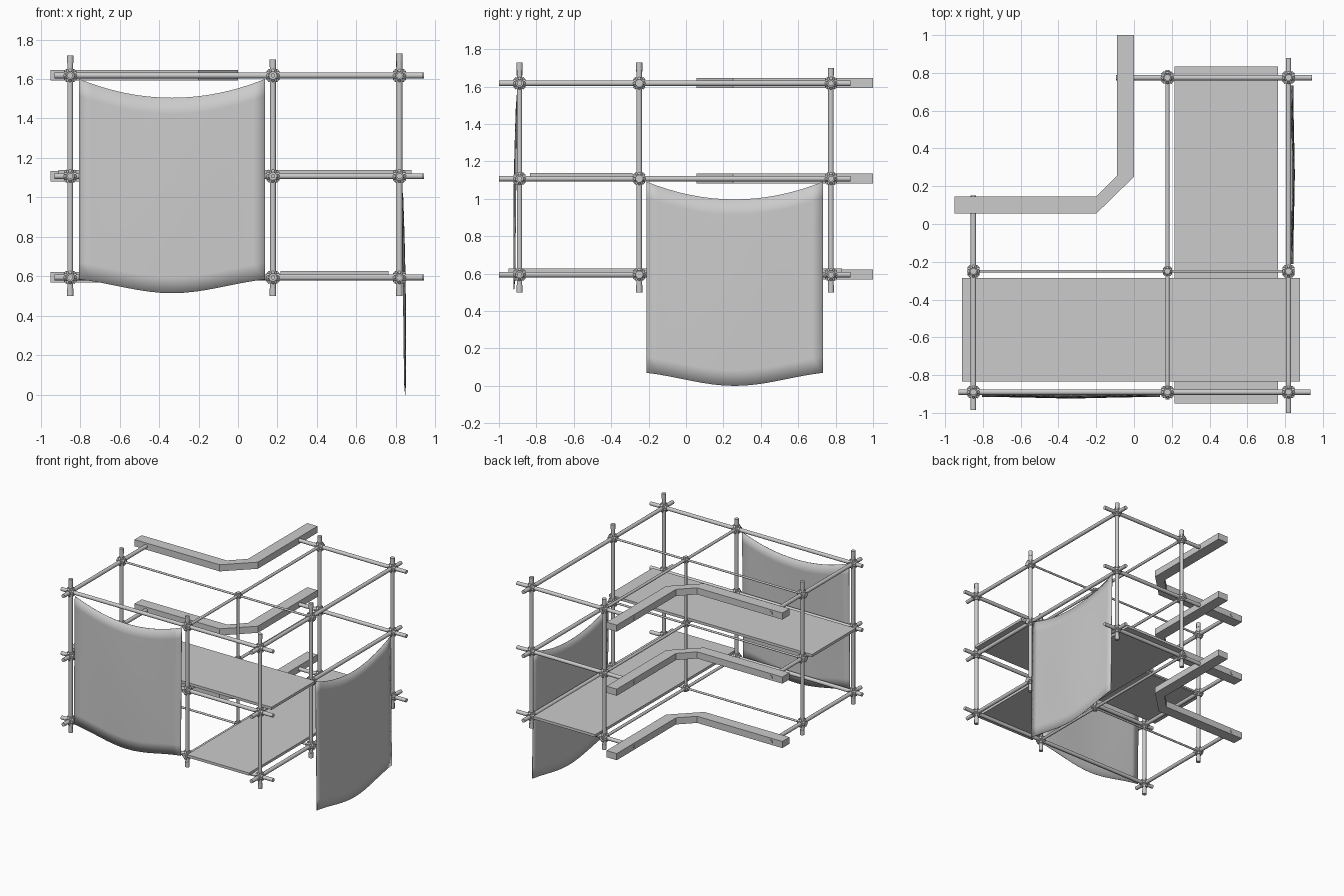
import bpy, math
from mathutils import Vector

cube = bpy.data.objects.get("Cube")
if cube:
    bpy.data.objects.remove(cube, do_unlink=True)

grey = bpy.data.materials.new("plain grey")
grey.use_nodes = True
colour = (0.6, 0.6, 0.6, 1)
grey.diffuse_color = colour
grey.node_tree.nodes["Principled BSDF"].inputs["Base Color"].default_value = colour

LEVELS = (0.595, 1.108, 1.618)
LEFT, MID, RIGHT = -0.85, 0.177, 0.818
FRONT, CENTRE, BACK = -0.89, -0.25, 0.775


def mesh_object(name, verts, faces):
    mesh = bpy.data.meshes.new(name)
    mesh.from_pydata(verts, [], faces)
    mesh.materials.append(grey)
    obj = bpy.data.objects.new(name, mesh)
    bpy.context.collection.objects.link(obj)
    return obj


def smooth(obj, angle=40):
    bpy.ops.object.select_all(action='DESELECT')
    obj.select_set(True)
    bpy.context.view_layer.objects.active = obj
    bpy.ops.object.shade_smooth_by_angle(angle=math.radians(angle))


def rods(name, parts, sides=12):
    """One object made of capped cylinders (start, end, radius)."""
    verts, faces = [], []
    for a, b, r in parts:
        a, b = Vector(a), Vector(b)
        axis = (b - a).normalized()
        u = axis.orthogonal().normalized()
        v = axis.cross(u)
        base = len(verts)
        for p in (a, b):
            for i in range(sides):
                t = math.tau * i / sides
                verts.append(p + r * (u * math.cos(t) + v * math.sin(t)))
        for i in range(sides):
            j = (i + 1) % sides
            faces.append((base + i, base + j, base + sides + j, base + sides + i))
        faces.append([base + i for i in reversed(range(sides))])
        faces.append([base + sides + i for i in range(sides)])
    smooth(mesh_object(name, verts, faces))


def prism(name, outline, z0, z1):
    n = len(outline)
    verts = [(x, y, z) for z in (z0, z1) for x, y in outline]
    faces = [(i, (i + 1) % n, n + (i + 1) % n, n + i) for i in range(n)]
    faces += [list(reversed(range(n))), list(range(n, 2 * n))]
    return mesh_object(name, verts, faces)


def board(name, x0, x1, y0, y1, z0, z1):
    prism(name, [(x0, y0), (x1, y0), (x1, y1), (x0, y1)], z0, z1)


def clamp(name, centre, s=1.0):
    """Collars on three axes, with slanted bolts."""
    c = Vector(centre)
    parts = []
    for axis in ((1, 0, 0), (0, 1, 0), (0, 0, 1)):
        d = Vector(axis) * 0.032 * s
        parts.append((c - d, c + d, 0.021 * s))
    for slant in ((1, 1, 0), (1, -1, 0), (1, 0, 1), (1, 0, -1), (0, 1, 1), (0, 1, -1)):
        d = Vector(slant).normalized() * 0.038 * s
        parts.append((c - d, c + d, 0.009 * s))
    rods(name, parts)


# Upright poles
POLES = {
    "front_right": (LEFT, FRONT, 1.72), "side_right": (LEFT, CENTRE, 1.72),
    "front_middle": (MID, FRONT, 1.70), "back_middle": (MID, BACK, 1.70),
    "front_left": (RIGHT, FRONT, 1.73), "side_left": (RIGHT, CENTRE, 1.73),
    "back_left": (RIGHT, BACK, 1.70),
}
for name, (x, y, top) in POLES.items():
    rods(name + "_pole", [((x, y, 0.5), (x, y, top), 0.015),
                          ((x, y, 0.5), (x, y, 0.54), 0.017),
                          ((x, y, top - 0.04), (x, y, top), 0.017)])
rods("inner_pole", [((MID, CENTRE, 0.57), (MID, CENTRE, 1.63), 0.011)])

# Kerb outline shared by the three bent beams
KERB = [(-0.95, 0.055), (-0.2, 0.055), (0, 0.25), (0, 1),
        (-0.09, 1), (-0.09, 0.255), (-0.2, 0.145), (-0.95, 0.145)]

# Horizontal frame, clamps and bent beam on every level
for n, z in enumerate(LEVELS):
    tag = ("lower", "middle", "upper")[n]
    rods(tag + "_front_rail", [((-0.93, FRONT, z), (0.935, FRONT, z), 0.015)])
    rods(tag + "_back_rail", [((-0.095, BACK, z), (0.943, BACK, z), 0.015)])
    rods(tag + "_right_rail", [((LEFT, -0.985, z), (LEFT, 0.15, z), 0.015)])
    rods(tag + "_left_rail", [((RIGHT, -1, z), (RIGHT, 0.88, z), 0.015)])
    rods(tag + "_cross_tie", [((LEFT, CENTRE, z), (RIGHT, CENTRE, z), 0.008)])
    rods(tag + "_long_tie", [((MID, -0.93, z), (MID, 0.815, z), 0.011)])
    for name, (x, y, top) in POLES.items():
        clamp(tag + "_" + name + "_clamp", (x, y, z))
    clamp(tag + "_inner_clamp", (MID, CENTRE, z), 0.75)
    prism(tag + "_bent_beam", KERB, z - 0.026, z + 0.027)

# Walking boards
board("lower_board", 0.215, 0.762, -0.95, 0.835, 0.607, 0.628)
board("middle_board", -0.91, 0.88, -0.835, -0.285, 1.118, 1.139)


def cloth(name, place, width, top, bottom, top_sag, bottom_sag, cols=16, rows=12):
    """Hanging sheet: place(s, out, z) maps width, outward offset and height."""
    verts, faces = [], []
    for j in range(rows + 1):
        t = j / rows
        for i in range(cols + 1):
            s = i / cols
            hang = 1 - (2 * s - 1) ** 2
            swell = (1 - math.cos(math.tau * s)) / 2
            upper = top - top_sag * hang
            lower = bottom - bottom_sag * (0.4 * hang + 0.6 * swell)
            out = 0.014 + 0.012 * t + 0.012 * swell * math.sin(math.pi * (0.15 + 0.7 * t))
            verts.append(place(s * width, out, upper + (lower - upper) * t))
    w = cols + 1
    for j in range(rows):
        for i in range(cols):
            a = j * w + i
            faces.append((a, a + w, a + w + 1, a + 1))
    obj = mesh_object(name, verts, faces)
    smooth(obj, 60)
    sheet = obj.modifiers.new("thickness", 'SOLIDIFY')
    sheet.thickness = 0.003


# Hanging sheets on the front and on the left side
cloth("front_sheet", lambda s, out, z: (-0.805 + s, FRONT - out, z),
      0.942, 1.6, 0.585, 0.095, 0.07)
cloth("left_sheet", lambda s, out, z: (RIGHT + out, -0.212 + s, z),
      0.944, 1.092, 0.07, 0.095, 0.07)
